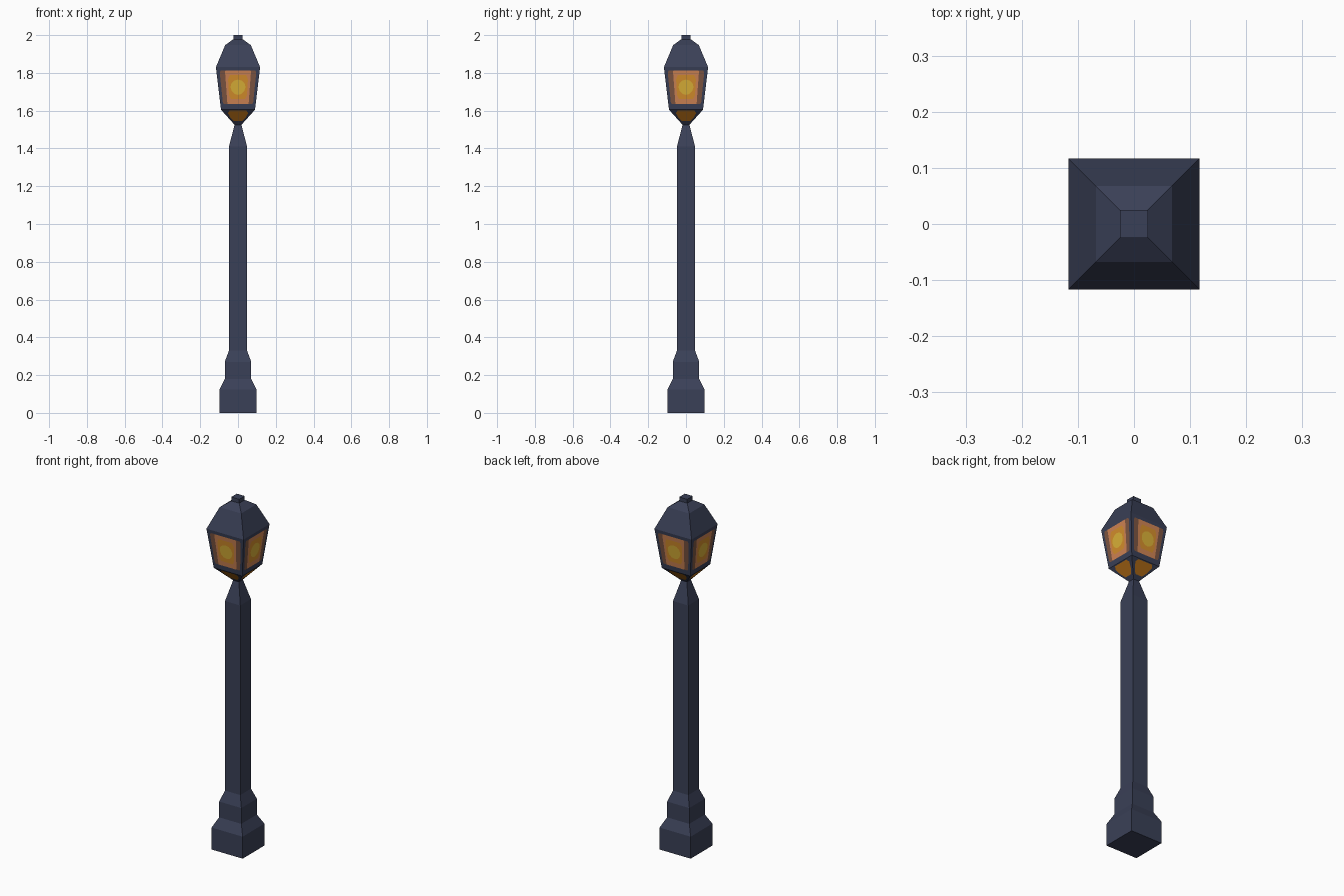
import bpy, math
from mathutils import Vector, Matrix

cube = bpy.data.objects.get("Cube")
if cube:
    bpy.data.objects.remove(cube, do_unlink=True)


def material(name, srgb):
    """Flat material from 0-255 display values, converted to linear."""
    col = [((c / 255 + 0.055) / 1.055) ** 2.4 for c in srgb] + [1.0]
    mat = bpy.data.materials.new(name)
    mat.use_nodes = True
    mat.diffuse_color = col
    node = next(n for n in mat.node_tree.nodes if n.type == 'BSDF_PRINCIPLED')
    node.inputs["Base Color"].default_value = col
    node.inputs["Roughness"].default_value = 0.8
    return mat


iron = material("dark blue iron", (58, 64, 87))
brown = material("shaded glass brown", (126, 86, 66))
peach = material("warm glass peach", (208, 132, 84))
amber = material("glowing amber", (214, 143, 44))
yellow = material("flame yellow", (220, 178, 56))
ochre = material("lower glass ochre", (190, 115, 25))


def add_mesh(name, verts, faces, mat):
    mesh = bpy.data.meshes.new(name)
    mesh.from_pydata(verts, [], faces)
    mesh.materials.append(mat)
    obj = bpy.data.objects.new(name, mesh)
    bpy.context.scene.collection.objects.link(obj)
    return obj


def square_stack(name, rings, bottom=False, top=False):
    """Square rings of (half width, height) joined into four-sided walls."""
    corners = [(-1, -1), (1, -1), (1, 1), (-1, 1)]
    verts = [(x * w, y * w, z) for w, z in rings for x, y in corners]
    faces = []
    for r in range(len(rings) - 1):
        for i in range(4):
            j = (i + 1) % 4
            a, b = r * 4, r * 4 + 4
            faces.append((a + i, a + j, b + j, b + i))
    if bottom:
        faces.append((3, 2, 1, 0))
    if top:
        n = len(verts)
        faces.append((n - 4, n - 3, n - 2, n - 1))
    return add_mesh(name, verts, faces, iron)


def wall_plates(name, low, high, outline, lift, mat):
    """Outline in wall fractions (across, up), laid on all four sloping walls."""
    (w0, z0), (w1, z1) = low, high
    normal = Vector((0, -(z1 - z0), w0 - w1)).normalized()
    verts, faces = [], []
    for side in range(4):
        turn = Matrix.Rotation(side * math.pi / 2, 3, 'Z')
        start = len(verts)
        for u, v in outline:
            w = w0 + (w1 - w0) * v
            verts.append(turn @ (Vector((u * w, -w, z0 + (z1 - z0) * v)) + normal * lift))
        faces.append(tuple(range(start, len(verts))))
    return add_mesh(name, verts, faces, mat)


def pane(half, v0, v1, cut):
    """Rectangle with clipped corners."""
    return [(-half + cut, v0), (half - cut, v0), (half, v0 + cut), (half, v1 - cut),
            (half - cut, v1), (-half + cut, v1), (-half, v1 - cut), (-half, v0 + cut)]


def oval(cv, ru, rv, n=12):
    return [(ru * math.cos(2 * math.pi * i / n), cv + rv * math.sin(2 * math.pi * i / n))
            for i in range(n)]


# Key rings shared between neighbouring parts
post_foot, neck = (0.048, 0.33), (0.018, 1.525)
sill, eave = (0.09, 1.605), (0.117, 1.83)
crown = (0.025, 1.978)

# Ironwork
square_stack("base", [(0.098, 0), (0.098, 0.125), (0.07, 0.18), (0.07, 0.27), post_foot],
             bottom=True)
square_stack("post", [post_foot, (0.048, 1.41), neck])
square_stack("lantern_body", [neck, sill, eave])
square_stack("lantern_roof", [eave, (0.068, 1.947), crown])
square_stack("finial", [crown, (0.025, 2.0)], top=True)

# Glowing glass, layered outward on each lantern wall
wall_plates("glass_edges", sill, eave, pane(0.85, 0.13, 0.92, 0.05), 0.0008, brown)
wall_plates("glass_pane", sill, eave, pane(0.6, 0.13, 0.92, 0.02), 0.0016, peach)
wall_plates("glass_glow", sill, eave, pane(0.48, 0.25, 0.82, 0.1), 0.0024, amber)
wall_plates("flame", sill, eave, oval(0.53, 0.38, 0.18), 0.0032, yellow)

# Lower glass on the tapering underside
half = [(0.6, 0.25), (0.76, 0.5), (0.72, 0.8), (0.5, 0.95)]
wall_plates("lower_glass", neck, sill, half + [(-u, v) for u, v in reversed(half)], 0.001, ochre)
